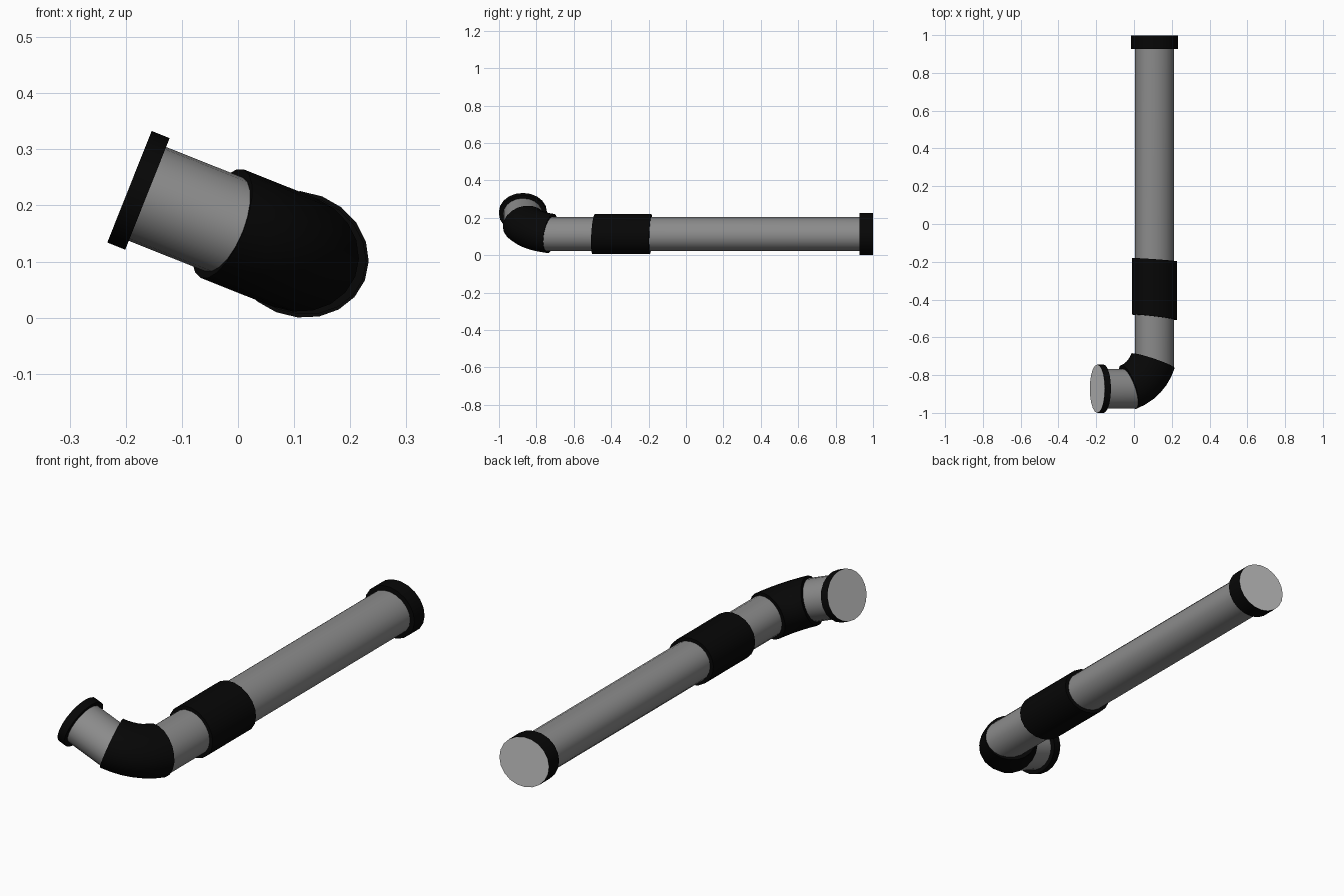
import bpy, bmesh, math
from mathutils import Matrix, Vector

if "Cube" in bpy.data.objects:
    bpy.data.objects.remove(bpy.data.objects["Cube"])

SIDES = 20
# The bend lies in a plane tilted about y; parts are drawn flat, then tilted
PLACE = Matrix.Translation((0.109, 0, 0.113)) @ Matrix.Rotation(math.radians(21.7), 4, 'Y')
CORNER = -0.872   # y where the two pipe axes meet


def grey(name, v):
    m = bpy.data.materials.new(name)
    m.diffuse_color = (v, v, v, 1)
    m.use_nodes = True
    m.node_tree.nodes["Principled BSDF"].inputs["Base Color"].default_value = m.diffuse_color
    return m


black = grey("black_plastic", 0.002)
dark = grey("dark_grey_pipe", 0.26)
light = grey("light_grey_face", 0.62)


def loft(name, sections, depth, mat):
    """Sweep ellipses; each section is (centre xy, in-plane half-axis xy)."""
    bm = bmesh.new()
    rings = []
    for c, h in sections:
        ring = []
        for i in range(SIDES):
            t = 2 * math.pi * i / SIDES
            p = Vector((c[0] + h[0] * math.cos(t), c[1] + h[1] * math.cos(t), depth * math.sin(t)))
            ring.append(bm.verts.new(PLACE @ p))
        rings.append(ring)
    for a, b in zip(rings, rings[1:]):
        for i in range(SIDES):
            j = (i + 1) % SIDES
            bm.faces.new((a[i], a[j], b[j], b[i]))
    bm.faces.new(rings[0])
    if len(rings) > 1:
        bm.faces.new(rings[-1][::-1])
    bmesh.ops.recalc_face_normals(bm, faces=bm.faces)
    me = bpy.data.meshes.new(name)
    bm.to_mesh(me)
    bm.free()
    ob = bpy.data.objects.new(name, me)
    bpy.context.collection.objects.link(ob)
    me.materials.append(mat)
    bpy.ops.object.select_all(action='DESELECT')
    ob.select_set(True)
    bpy.context.view_layer.objects.active = ob
    bpy.ops.object.shade_smooth_by_angle(angle=math.radians(35))
    return ob


# Grey pipes, ends slanted to sit inside the elbow
loft("long_pipe", [((0, CORNER + 0.14), (0.105, -0.036)), ((0, 0.99), (0.105, 0))], 0.09, dark)
loft("short_pipe", [((-0.14, CORNER), (0.036, -0.105)), ((-0.318, CORNER), (0, -0.105))], 0.09, dark)

# Coupling sleeve with slightly slanted ends
loft("coupling", [((0, -0.493), (0.122, -0.015)), ((0, -0.189), (0.122, -0.009))], 0.105, black)

# Elbow sleeve, an arc about a point inside the bend
cx, cy = -0.2205, CORNER + 0.2205
elbow = []
for k in range(7):
    a = math.radians(-19 - 52 * k / 6)
    d = (math.cos(a), math.sin(a))
    elbow.append(((cx + 0.2235 * d[0], cy + 0.2235 * d[1]), (0.1235 * d[0], 0.1235 * d[1])))
loft("elbow", elbow, 0.104, black)

# End collars with grey end faces
loft("long_end_collar", [((0, 0.927), (0.126, 0)), ((0, 0.999), (0.126, 0))], 0.111, black)
loft("short_end_collar", [((-0.291, CORNER), (0, -0.128)), ((-0.3255, CORNER), (0, -0.128))], 0.107, black)
faces = [
    (loft("long_end_face", [((0, 1.0), (0.126, 0))], 0.111, light), Vector((0, 1, 0))),
    (loft("short_end_face", [((-0.3265, CORNER), (0, -0.128))], 0.107, light),
     PLACE.to_3x3() @ Vector((-1, 0, 0))),
]

# Make both end faces point outward
for ob, out in faces:
    if ob.data.polygons[0].normal.dot(out) < 0:
        ob.data.flip_normals()
